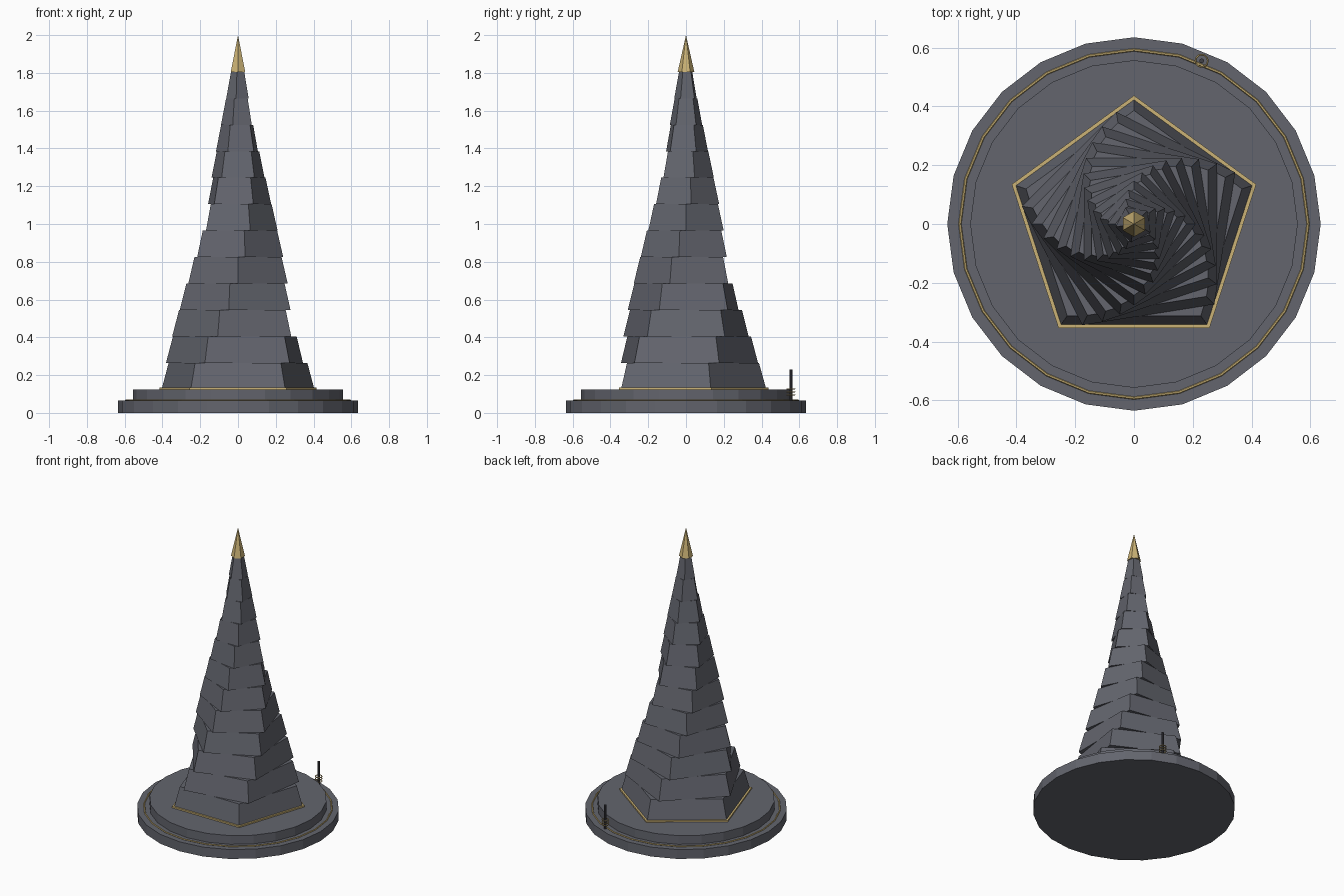
import bpy, bmesh, math

if "Cube" in bpy.data.objects:
    bpy.data.objects.remove(bpy.data.objects["Cube"], do_unlink=True)


def material(name, rgb):
    m = bpy.data.materials.new(name)
    m.use_nodes = True
    m.diffuse_color = (*rgb, 1)
    m.node_tree.nodes["Principled BSDF"].inputs["Base Color"].default_value = (*rgb, 1)
    return m


slate = material("slate grey", (0.125, 0.13, 0.155))
gold = material("pale gold", (0.6, 0.45, 0.18))
charcoal = material("charcoal", (0.05, 0.05, 0.06))


def frustum(name, mat, sides, r0, r1, z0, z1, turn=0.0, at=(0, 0)):
    """Straight-sided prism, frustum or spike; turn is the first corner's angle."""
    bm = bmesh.new()
    bmesh.ops.create_cone(bm, cap_ends=True, segments=sides,
                          radius1=r0, radius2=r1, depth=z1 - z0)
    # the cone primitive puts its first corner on +y
    first = max(bm.verts, key=lambda v: v.co.xy.length).co
    start = math.atan2(first.y, first.x)
    mesh = bpy.data.meshes.new(name)
    bm.to_mesh(mesh)
    bm.free()
    mesh.materials.append(mat)
    ob = bpy.data.objects.new(name, mesh)
    ob.location = (*at, (z0 + z1) / 2)
    ob.rotation_euler.z = math.radians(turn) - start
    bpy.context.collection.objects.link(ob)
    return ob


def ring(name, radius, tube, z, sides, at=(0, 0)):
    bpy.ops.mesh.primitive_torus_add(major_radius=radius, minor_radius=tube,
                                     major_segments=sides, minor_segments=6,
                                     location=(*at, z))
    ob = bpy.context.object
    ob.name = name
    ob.data.materials.append(gold)


# Stepped round base with a gold inlay ring
frustum("lower_base", slate, 24, 0.635, 0.635, 0, 0.065)
frustum("upper_base", slate, 24, 0.557, 0.557, 0.06, 0.125)
ring("base_ring", 0.592, 0.005, 0.067, 24)

# Gold edging around the foot of the tower
frustum("foot_trim", gold, 5, 0.437, 0.437, 0.12, 0.135, 90)


# Twisting pentagonal tiers, each turned a little further than the last
def tier_radius(i):
    return 0.425 - 0.0395 * i + 0.0006 * i * i


TIERS, FOOT, TOP = 12, 0.125, 1.805
step = (TOP - FOOT) / TIERS
for i in range(TIERS):
    z = FOOT + i * step
    frustum(f"tier_{i + 1}", slate, 5, tier_radius(i), tier_radius(i + 1),
            z, z + step, 90 + 9 * i)

# Gold spike at the tip
frustum("spire_tip", gold, 6, 0.044, 0, TOP, 2.0, 90)

# Small post with gold hoops on the rim of the base
spot = (0.23, 0.555)
frustum("post", charcoal, 8, 0.008, 0.008, 0.06, 0.23, at=spot)
for k in range(3):
    ring(f"post_hoop_{k + 1}", 0.021, 0.003, 0.095 + 0.016 * k, 12, spot)
